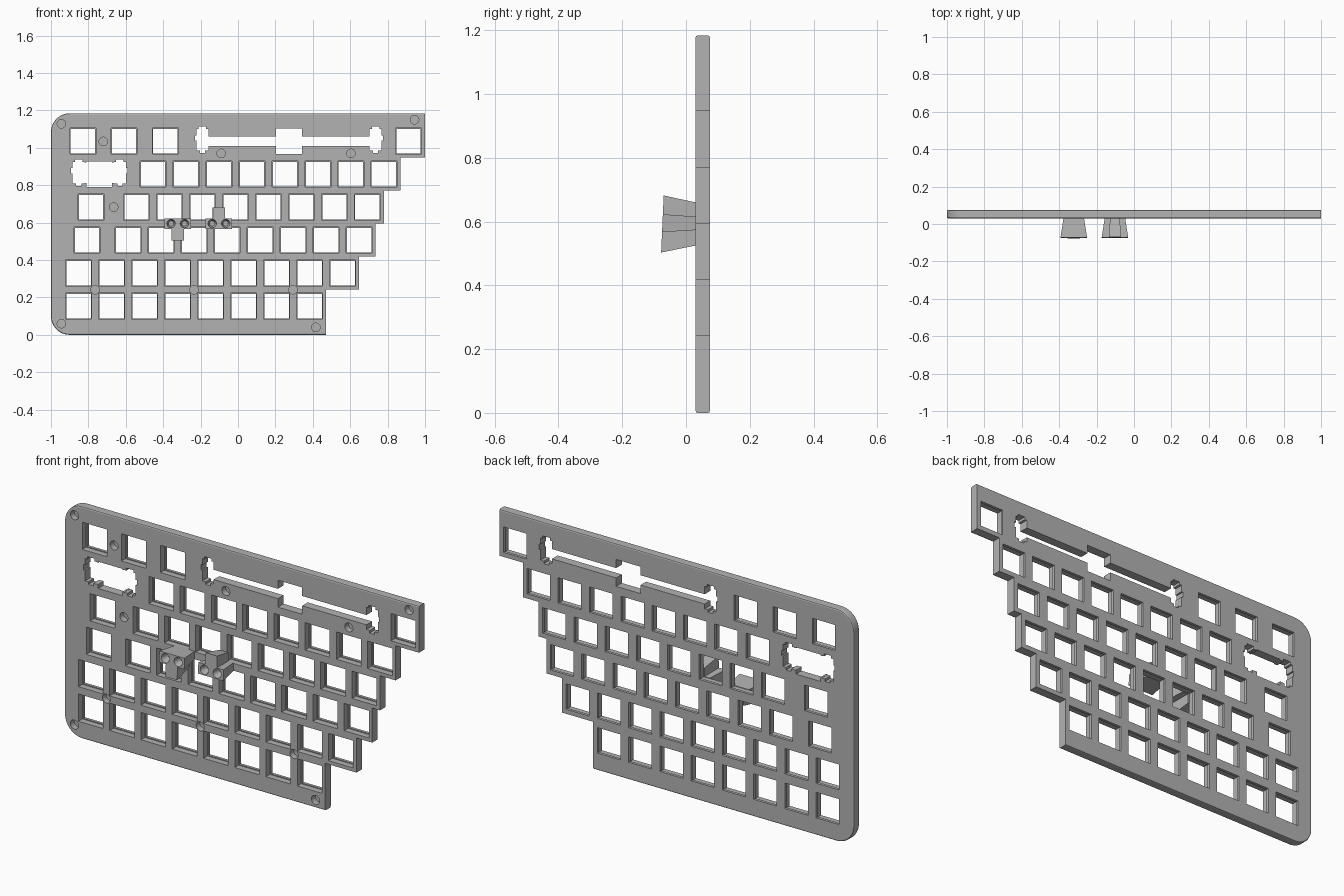
import bpy, bmesh, math

if "Cube" in bpy.data.objects:
    bpy.data.objects.remove(bpy.data.objects["Cube"])

U = 0.1764                      # key pitch
X0, Z0 = -0.94, 1.035           # left edge of keys, centre of top row
FRONT, LEDGE, BACK, TOP = 0.03, 0.061, 0.075, 1.184

grey = bpy.data.materials.new("plain grey")
grey.use_nodes = True
grey.diffuse_color = (0.45, 0.45, 0.45, 1)
grey.node_tree.nodes["Principled BSDF"].inputs["Base Color"].default_value = (0.45, 0.45, 0.45, 1)


def add_ring(bm, points, y):
    return [bm.verts.new((x, y, z)) for x, z in points]


def loft(bm, rings):
    for a, b in zip(rings, rings[1:]):
        for i in range(len(a)):
            j = (i + 1) % len(a)
            bm.faces.new((a[i], a[j], b[j], b[i]))


def fill_cap(bm, rings):
    """Fill between an outer ring and the rings of its holes."""
    edges = [bm.edges.get((r[i - 1], r[i])) for r in rings for i in range(len(r))]
    bmesh.ops.triangle_fill(bm, edges=edges, normal=(0, -1, 0))


def finish(name, bm, degrees):
    bmesh.ops.recalc_face_normals(bm, faces=bm.faces)
    mesh = bpy.data.meshes.new(name)
    bm.to_mesh(mesh)
    bm.free()
    mesh.materials.append(grey)
    obj = bpy.data.objects.new(name, mesh)
    bpy.context.collection.objects.link(obj)
    bpy.ops.object.select_all(action="DESELECT")
    obj.select_set(True)
    bpy.context.view_layer.objects.active = obj
    bpy.ops.object.shade_smooth_by_angle(angle=math.radians(degrees))


def key_x(u):
    return X0 + U * u


def row_z(row):
    return Z0 - U * row


def square(x, z, size):
    h = size / 2
    return [(x - h, z - h), (x + h, z - h), (x + h, z + h), (x - h, z + h)]


def circle(x, z, r):
    angles = [math.tau * i / 20 for i in range(20)]
    return [(x + r * math.cos(a), z + r * math.sin(a)) for a in angles]


def run(start, count):
    return [start + i for i in range(count)]


# Key centres of each row, in key units from the left
rows = [[0.625, 1.875, 3.125, 10.5], run(2.75, 8), [0.875] + run(2.25, 8),
        [0.75] + run(2, 8), run(0.5, 9), run(0.5, 8)]


# Plate outline: rounded left corners, stepped right side
def outline(inset):
    corner, points = 0.1, []
    r = corner - inset
    for cz, start in ((corner, 270), (TOP - corner, 180)):
        for i in range(13):
            a = math.radians(start - 7.5 * i)
            points.append((-1 + corner + r * math.cos(a), cz + r * math.sin(a)))
    for i, keys in enumerate(rows):
        x = key_x(keys[-1] + 0.5)
        points.append((x, TOP - inset if i == 0 else row_z(i - 0.5)))
        points.append((x, inset if i == 5 else row_z(i + 0.5)))
    return points


# Wide-key opening: centre square, slot and a notched pocket at each end
def wide_opening(cx, cz, reach, slot_top, slot_bottom):
    c, body, top, bottom = 0.0685, 0.032, 0.065, -0.049
    pocket = [(-body, slot_top), (-body, top), (-0.02, top), (-0.02, top + 0.013),
              (0.02, top + 0.013), (0.02, top), (body, top), (body, 0.032),
              (0.04, 0.032), (0.04, 0.004), (body, 0.004), (body, bottom),
              (0.014, bottom), (0.014, bottom - 0.013), (-0.014, bottom - 0.013),
              (-0.014, bottom), (-body, bottom), (-body, slot_bottom)]
    half = [(c, c), (c, slot_top)] + [(reach + x, z) for x, z in pocket]
    half += [(c, slot_bottom), (c, -c)]
    return [(cx + x, cz + z) for x, z in half + [(-x, z) for x, z in reversed(half)]]


bm = bmesh.new()

# Plate side with rounded front and back rims
rim = [(FRONT, 0.007), (0.032, 0.002), (0.037, 0),
       (0.068, 0), (0.073, 0.002), (BACK, 0.007)]
side = [add_ring(bm, outline(inset), y) for y, inset in rim]
loft(bm, side)
front_rings, back_rings = [side[0]], [side[-1]]

# Switch openings: wide front pocket, narrow lip at the back
for i, keys in enumerate(rows):
    for u in keys:
        wide, narrow = (square(key_x(u), row_z(i), s) for s in (0.139, 0.1297))
        rings = [add_ring(bm, wide, FRONT), add_ring(bm, wide, LEDGE),
                 add_ring(bm, narrow, LEDGE), add_ring(bm, narrow, BACK)]
        loft(bm, rings)
        front_rings.append(rings[0])
        back_rings.append(rings[-1])

# Wide-key openings go straight through
for shape in (wide_opening(key_x(6.875), row_z(0), 0.463, 0.025, -0.025),
              wide_opening(key_x(1.125), row_z(1), 0.11, 0.0635, -0.048)):
    rings = [add_ring(bm, shape, FRONT), add_ring(bm, shape, BACK)]
    loft(bm, rings)
    front_rings.append(rings[0])
    back_rings.append(rings[1])

# Blind screw holes in the front
screws = [(-0.944, 1.128), (-0.72, 1.034), (-0.09, 0.97), (0.604, 0.97), (0.944, 1.15),
          (-0.665, 0.683), (-0.944, 0.06), (0.416, 0.04)]
screws += [(key_x(u), row_z(4.5)) for u in (1, 4, 7)]
for x, z in screws:
    shape = circle(x, z, 0.023)
    rings = [add_ring(bm, shape, FRONT), add_ring(bm, shape, LEDGE)]
    loft(bm, rings)
    bm.faces.new(rings[1])
    front_rings.append(rings[0])

fill_cap(bm, front_rings)
fill_cap(bm, back_rings)
finish("switch_plate", bm, 20)


# T-shaped feet that narrow toward the plate, with two tapered holes
def make_foot(name, cx, stem_end):
    low, high, mid = 0.567, 0.623, 0.593
    near, far = (low, high) if stem_end < low else (high, low)
    half = [(0.033, stem_end), (0.033, near), (0.071, near), (0.071, far)]
    profile = half + [(-x, z) for x, z in reversed(half)]
    bm = bmesh.new()
    front = add_ring(bm, [(cx + x, z) for x, z in profile], 0)
    back = add_ring(bm, [(cx + 0.77 * x, mid + 0.75 * (z - mid)) for x, z in profile],
                    FRONT + 0.002)
    loft(bm, [front, back])
    bm.faces.new(back)
    caps = [front]
    for s in (-1, 1):
        mouth, floor = (add_ring(bm, circle(cx + s * 0.036, 0.595, r), y)
                        for r, y in ((0.023, 0), (0.014, -0.035)))
        loft(bm, [mouth, floor])
        bm.faces.new(floor)
        caps.append(mouth)
    # Lean the front face
    for ring in caps:
        for v in ring:
            v.co.y = -0.078 + 0.045 * (v.co.z - 0.503)
    fill_cap(bm, caps)
    finish(name, bm, 20)


make_foot("right_foot", -0.322, 0.503)
make_foot("left_foot", -0.102, 0.682)
